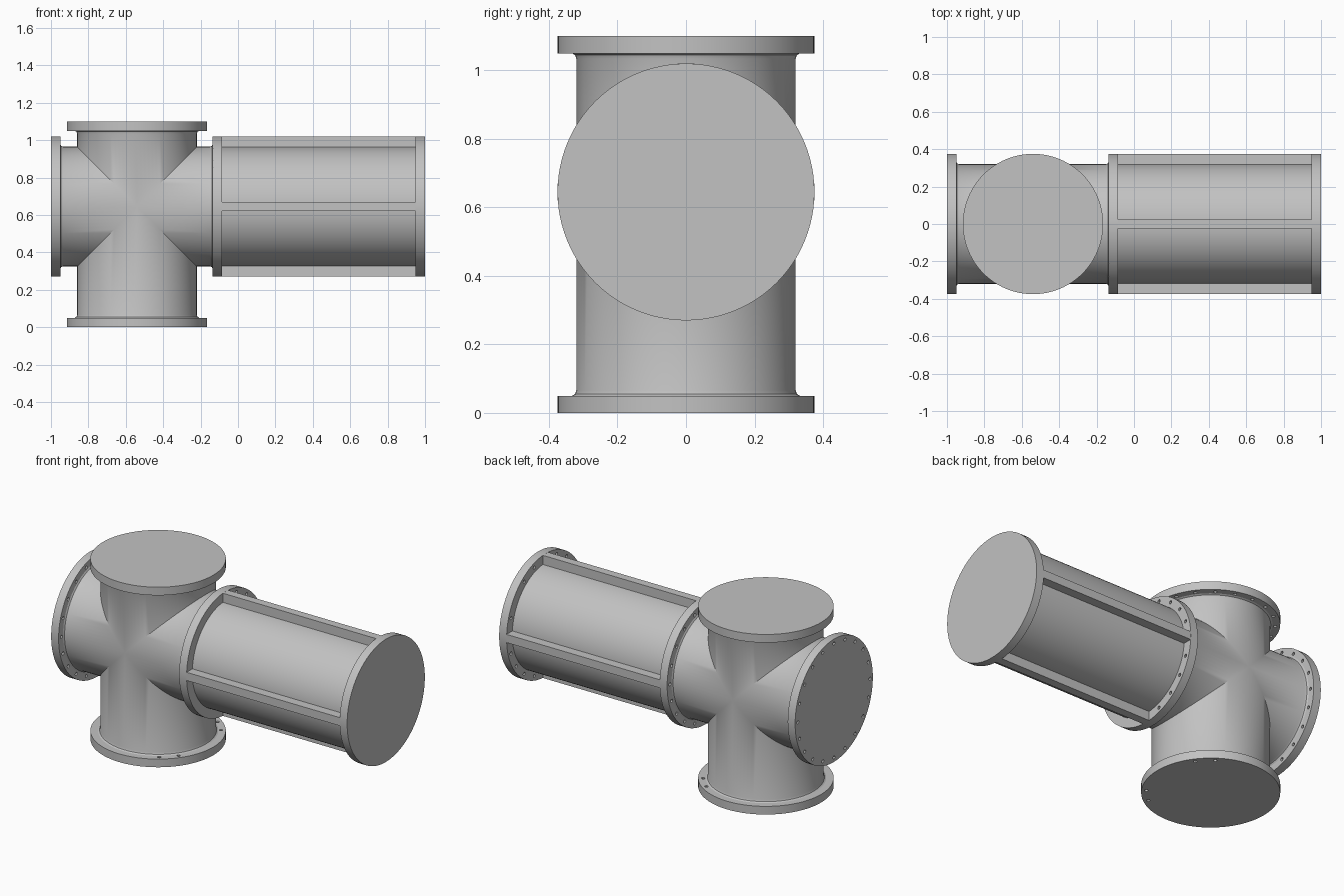
import bpy, bmesh, math
from mathutils import Vector, Matrix

if "Cube" in bpy.data.objects:
    bpy.data.objects.remove(bpy.data.objects["Cube"])

PIPE_R, FLANGE_R, THICK = 0.32, 0.375, 0.05
AXIS_Z = 0.645
CROSS = Vector((-0.54, 0, AXIS_Z))
SEG = 96

steel = bpy.data.materials.new("plain grey steel")
steel.use_nodes = True
GREY = (0.54, 0.54, 0.54, 1)
steel.diffuse_color = GREY
steel.node_tree.nodes["Principled BSDF"].inputs["Base Color"].default_value = GREY


def make_object(name, bm):
    bmesh.ops.recalc_face_normals(bm, faces=bm.faces[:])
    mesh = bpy.data.meshes.new(name)
    bm.to_mesh(mesh)
    bm.free()
    mesh.materials.append(steel)
    ob = bpy.data.objects.new(name, mesh)
    bpy.context.collection.objects.link(ob)
    return ob


def finish(ob):
    bpy.ops.object.select_all(action='DESELECT')
    ob.select_set(True)
    bpy.context.view_layer.objects.active = ob
    bpy.ops.object.shade_smooth_by_angle(angle=math.radians(30))


def add_cylinder(bm, radius, z0, z1, seg, x=0, y=0):
    bmesh.ops.create_cone(bm, cap_ends=True, segments=seg, radius1=radius, radius2=radius,
                          depth=z1 - z0, matrix=Matrix.Translation((x, y, (z0 + z1) / 2)))


def flange(name, origin, direction, through):
    """Disc growing from origin along direction, with a ring of bolt holes."""
    place = Matrix.Translation(origin) @ Vector(direction).to_track_quat('Z', 'Y').to_matrix().to_4x4()
    disc = bmesh.new()
    add_cylinder(disc, FLANGE_R, 0, THICK, SEG)
    disc.transform(place)
    ob = make_object(name, disc)
    holes = bmesh.new()
    for i in range(20):
        a = math.tau * i / 20
        add_cylinder(holes, 0.01, -0.02, THICK + 0.02 if through else 0.03, 12,
                     0.348 * math.cos(a), 0.348 * math.sin(a))
    holes.transform(place)
    cutter = make_object(name + "_hole_cutter", holes)
    cutter.hide_render = True
    mod = ob.modifiers.new("bolt holes", 'BOOLEAN')
    mod.operation, mod.solver, mod.object = 'DIFFERENCE', 'EXACT', cutter
    bpy.context.view_layer.objects.active = ob
    bpy.ops.object.modifier_apply(modifier=mod.name)
    bpy.data.objects.remove(cutter)
    finish(ob)


# Four-way pipe: mitred arms that meet on the diagonal planes
bm = bmesh.new()
arms = [((1, 0, 0), 0.405), ((-1, 0, 0), 0.41), ((0, 0, 1), 0.405), ((0, 0, -1), 0.595)]
for direction, length in arms:
    d = Vector(direction)
    side = Vector((abs(d.z), 0, abs(d.x)))
    rings = []
    # mitre, straight end, then a small weld fillet against the flange
    for dist, r in [(None, PIPE_R), (length - 0.016, PIPE_R), (length - 0.005, PIPE_R + 0.004),
                    (length, PIPE_R + 0.013)]:
        ring = []
        for i in range(SEG):
            t = math.tau * i / SEG
            s = r * math.sin(t)
            along = abs(s) if dist is None else dist
            ring.append(bm.verts.new(CROSS + d * along + side * s + Vector((0, r * math.cos(t), 0))))
        rings.append(ring)
    for a, b in zip(rings, rings[1:]):
        for i in range(SEG):
            j = (i + 1) % SEG
            bm.faces.new((a[i], a[j], b[j], b[i]))
bmesh.ops.remove_doubles(bm, verts=bm.verts[:], dist=1e-4)
finish(make_object("cross_pipe", bm))

# Flanges on each arm and at the far end of the long barrel
flange("bottom_flange", (CROSS.x, 0, THICK), (0, 0, -1), True)
flange("top_flange", (CROSS.x, 0, 1.05), (0, 0, 1), False)
flange("right_end_flange", (-0.95, 0, AXIS_Z), (-1, 0, 0), True)
flange("middle_flange", (-0.135, 0, AXIS_Z), (1, 0, 0), True)
flange("left_end_flange", (0.95, 0, AXIS_Z), (1, 0, 0), False)

# Long barrel
bm = bmesh.new()
add_cylinder(bm, PIPE_R, -0.09, 0.955, SEG)
bm.transform(Matrix.Translation((0, 0, AXIS_Z)) @ Matrix.Rotation(math.pi / 2, 4, 'Y'))
finish(make_object("barrel", bm))

# Four stiffening ribs along the barrel
for i, name in enumerate(("top_rib", "front_rib", "bottom_rib", "back_rib")):
    bm = bmesh.new()
    bmesh.ops.create_cube(bm, size=1)
    bm.transform(Matrix.Translation((0, 0, AXIS_Z)) @ Matrix.Rotation(math.pi / 2 * i, 4, 'X')
                 @ Matrix.Translation((0.4325, 0, 0.3395)) @ Matrix.Diagonal((1.035, 0.05, 0.07, 1)))
    make_object(name, bm)
